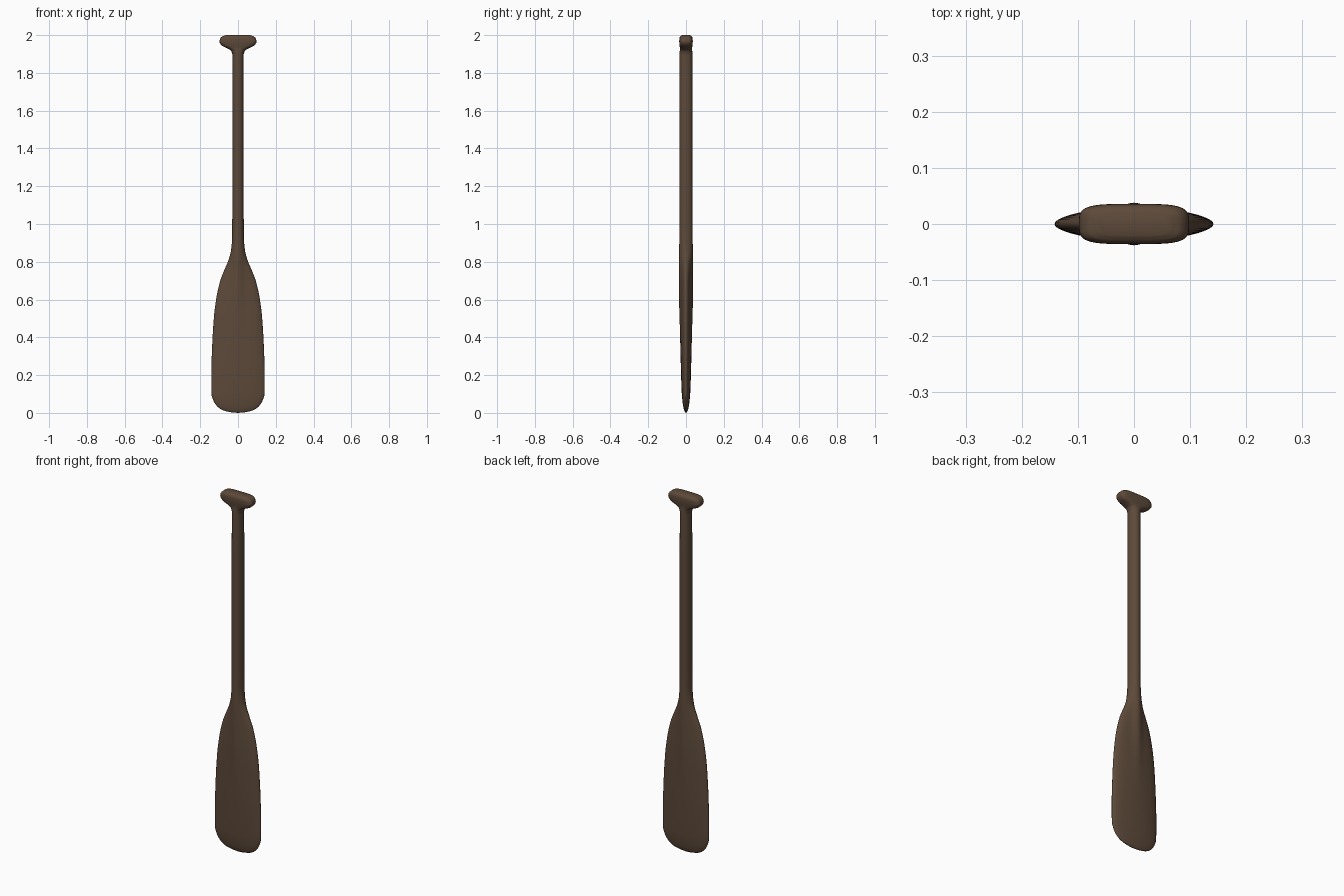
import bpy, bmesh, math

if "Cube" in bpy.data.objects:
    bpy.data.objects.remove(bpy.data.objects["Cube"])

# profile keys: z, half width, half depth, centre ridge height, squareness of section
KEYS = [
    (0.003, 0.035, 0.004, 0, 2), (0.012, 0.075, 0.009, 0, 2), (0.03, 0.105, 0.014, 0, 2),
    (0.06, 0.128, 0.0185, 0, 2), (0.105, 0.141, 0.0225, 0, 2), (0.2, 0.1415, 0.026, 0, 2),
    (0.35, 0.137, 0.029, 0.001, 2), (0.5, 0.128, 0.030, 0.004, 2), (0.6, 0.116, 0.029, 0.008, 2),
    (0.7, 0.094, 0.027, 0.011, 2), (0.76, 0.071, 0.027, 0.011, 2), (0.81, 0.050, 0.029, 0.009, 2),
    (0.86, 0.037, 0.033, 0.004, 2), (0.93, 0.031, 0.035, 0, 2), (1.2, 0.030, 0.035, 0, 2),
    (1.6, 0.030, 0.035, 0, 2), (1.895, 0.030, 0.034, 0, 2), (1.918, 0.037, 0.033, 0, 2.3),
    (1.93, 0.056, 0.0325, 0, 2.8), (1.945, 0.086, 0.034, 0, 3.5), (1.965, 0.098, 0.0358, 0, 4),
    (1.98, 0.095, 0.0355, 0, 4), (1.993, 0.084, 0.031, 0, 4), (2.0, 0.065, 0.021, 0, 4),
]
STEPS, SIDES = 4, 48


def column(c):
    """Monotone smooth interpolation of one profile column."""
    n = len(KEYS)
    sec = [(KEYS[i + 1][c] - KEYS[i][c]) / (KEYS[i + 1][0] - KEYS[i][0]) for i in range(n - 1)]
    m = [sec[0]]
    for a, b in zip(sec, sec[1:]):
        m.append(2 * a * b / (a + b) if a * b > 0 else 0)
    m.append(sec[-1])
    out = []
    for i in range(n - 1):
        h = KEYS[i + 1][0] - KEYS[i][0]
        for k in range(STEPS):
            t = k / STEPS
            out.append((2*t**3 - 3*t*t + 1) * KEYS[i][c] + (t**3 - 2*t*t + t) * h * m[i]
                       + (3*t*t - 2*t**3) * KEYS[i + 1][c] + (t**3 - t*t) * h * m[i + 1])
    return out + [KEYS[-1][c]]


def power(v, e):
    return math.copysign(abs(v) ** e, v) if abs(v) > 1e-9 else 0.0


# paddle: blade, shaft and grip lofted as one continuous carved piece
bm = bmesh.new()
rings = []
for z, w, d, ridge, sq in zip(*[column(c) for c in range(5)]):
    ring = []
    for j in range(SIDES):
        a = 2 * math.pi * j / SIDES
        s = math.sin(a)
        x = w * power(math.cos(a), 2 / sq)
        y = d * power(s, 2 / sq) + ridge * s * math.exp(-(x / 0.026) ** 2)
        ring.append(bm.verts.new((x, y, z)))
    rings.append(ring)
for lo, hi in zip(rings, rings[1:]):
    for j in range(SIDES):
        k = (j + 1) % SIDES
        bm.faces.new((lo[j], lo[k], hi[k], hi[j]))
# rounded blade tip and flat grip top
tip = bm.verts.new((0, 0, 0))
for j in range(SIDES):
    bm.faces.new((tip, rings[0][(j + 1) % SIDES], rings[0][j]))
bm.faces.new(rings[-1])
bmesh.ops.recalc_face_normals(bm, faces=bm.faces[:])

mesh = bpy.data.meshes.new("paddle")
bm.to_mesh(mesh)
bm.free()
wood = bpy.data.materials.new("dark brown wood")
wood.diffuse_color = (0.11, 0.068, 0.042, 1)
wood.use_nodes = True
wood.node_tree.nodes["Principled BSDF"].inputs["Base Color"].default_value = wood.diffuse_color
mesh.materials.append(wood)
paddle = bpy.data.objects.new("paddle", mesh)
bpy.context.collection.objects.link(paddle)
bpy.context.view_layer.objects.active = paddle
paddle.select_set(True)
bpy.ops.object.shade_smooth_by_angle(angle=math.radians(60))
